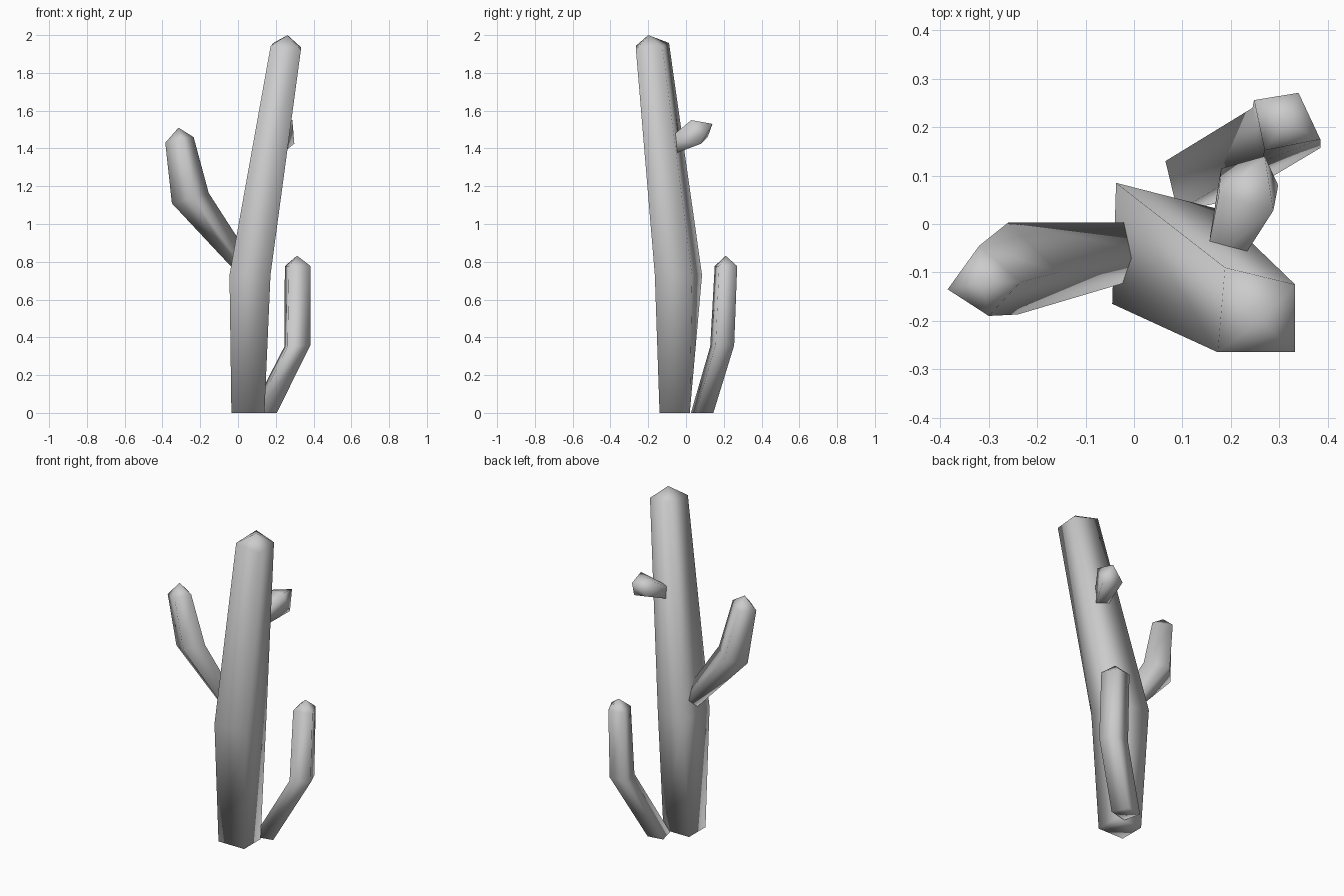
import bpy
import bmesh
from mathutils import Vector

default_cube = bpy.data.objects.get("Cube")
if default_cube:
    bpy.data.objects.remove(default_cube, do_unlink=True)

# One plain material for the whole plant
grey = bpy.data.materials.new("plain grey")
grey.use_nodes = True
colour = (0.6, 0.6, 0.6, 1)
grey.diffuse_color = colour
grey.node_tree.nodes["Principled BSDF"].inputs["Base Color"].default_value = colour


def ring(height, corners, slope_x=0, slope_y=0):
    """Four-cornered section at a height, tilted by its slopes about its centre."""
    centre_x = sum(x for x, y in corners) / len(corners)
    centre_y = sum(y for x, y in corners) / len(corners)
    return [(x, y, height + slope_x * (x - centre_x) + slope_y * (y - centre_y))
            for x, y in corners]


def stem(name, rings, tip):
    """Skin the rings, close the base flat and bring the end to a blunt point."""
    mesh = bpy.data.meshes.new(name)
    bm = bmesh.new()
    loops = [[bm.verts.new(Vector(point)) for point in section] for section in rings]
    tip_vert = bm.verts.new(Vector(tip))
    bm.faces.new(loops[0])
    sides = len(loops[0])
    for i in range(sides):
        j = (i + 1) % sides
        for low, high in zip(loops, loops[1:]):
            bm.faces.new((low[i], low[j], high[j], high[i]))
        bm.faces.new((loops[-1][i], loops[-1][j], tip_vert))
    bmesh.ops.recalc_face_normals(bm, faces=bm.faces[:])
    for face in bm.faces:
        face.smooth = True
    bm.to_mesh(mesh)
    bm.free()
    mesh.materials.append(grey)
    part = bpy.data.objects.new(name, mesh)
    bpy.context.scene.collection.objects.link(part)
    return part


# Leaning main trunk
stem("trunk", [
    ring(0, [(-.035, -.14), (.14, -.14), (.14, .02), (-.035, .02)]),
    ring(.73, [(-.045, -.165), (.172, -.165), (.17, .032), (-.037, .085)]),
    ring(1.94, [(.173, -.265), (.333, -.265), (.333, -.125), (.188, -.09)],
         slope_x=-.13, slope_y=.1),
], tip=(.262, -.2, 2))

# Arm rising from the ground behind the trunk
stem("ground_arm", [
    ring(0, [(.09, .026), (.205, .05), (.16, .145), (.065, .13)]),
    ring(.355, [(.262, .128), (.385, .157), (.342, .255), (.245, .24)], slope_x=.08),
    ring(.777, [(.27, .152), (.385, .175), (.34, .271), (.248, .256)]),
], tip=(.312, .21, .832))

# Long arm bending up on the side of the trunk
stem("side_arm", [
    ring(.785, [(.0, -.06), (.02, -.11), (.05, -.06), (.02, .003)], slope_x=2.2),
    ring(1.137, [(-.35, -.1), (-.24, -.187), (-.155, -.1), (-.26, .003)], slope_x=.28),
    ring(1.445, [(-.385, -.135), (-.3, -.19), (-.235, -.12), (-.32, -.045)], slope_x=.2),
], tip=(-.315, -.12, 1.51))

# Short bud high on the back of the trunk
stem("back_bud", [
    [(.203, -.105, 1.44), (.208, -.107, 1.355), (.145, -.1, 1.37), (.145, -.09, 1.44)],
    [(.288, .028, 1.55), (.298, .08, 1.425), (.18, .115, 1.46), (.175, .06, 1.53)],
], tip=(.27, .14, 1.53))
